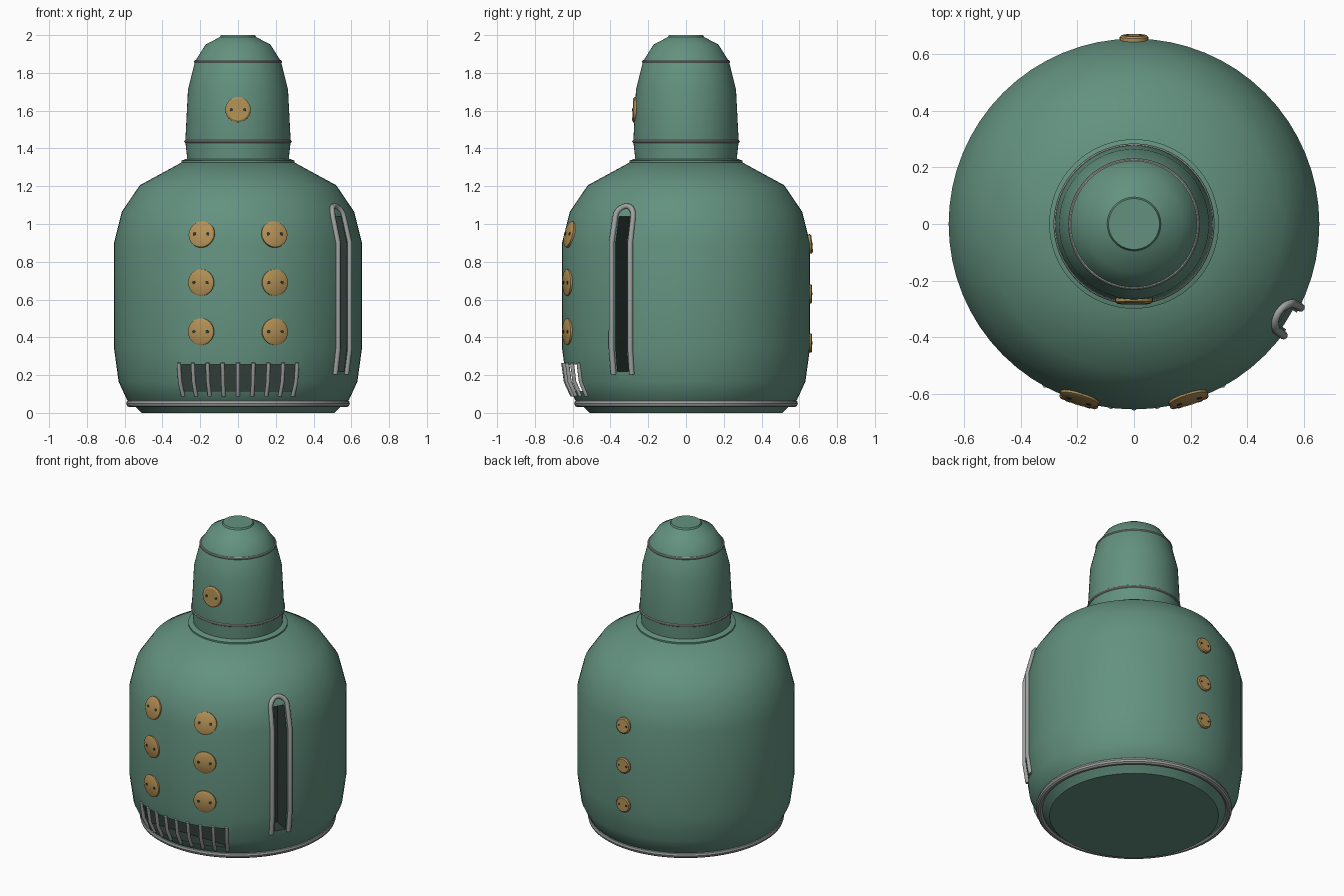
import bpy, bmesh, math
from mathutils import Vector, Matrix

if "Cube" in bpy.data.objects:
    bpy.data.objects.remove(bpy.data.objects["Cube"])


def material(name, rgb):
    m = bpy.data.materials.new(name)
    m.diffuse_color = (*rgb, 1)
    m.use_nodes = True
    m.node_tree.nodes["Principled BSDF"].inputs["Base Color"].default_value = m.diffuse_color
    return m


GREEN = material("body green", (0.125, 0.285, 0.215))
GREY = material("trim grey", (0.34, 0.36, 0.35))
BRASS = material("button brass", (0.45, 0.28, 0.09))
DARK = material("recess dark", (0.03, 0.045, 0.04))

# radius, height
BODY = [(0.51, 0), (0.54, 0.03), (0.588, 0.07), (0.632, 0.165), (0.656, 0.34),
        (0.656, 0.90), (0.615, 1.065), (0.52, 1.205), (0.30, 1.325)]
HEAD = [(0.27, 1.30), (0.27, 1.357), (0.279, 1.437), (0.265, 1.71),
        (0.228, 1.86), (0.172, 1.95), (0.095, 1.99), (0.09, 2.0)]


def radius(profile, z):
    for (r0, z0), (r1, z1) in zip(profile, profile[1:]):
        if z0 <= z <= z1:
            return r0 + (r1 - r0) * (z - z0) / (z1 - z0)


def on_surface(profile, ang, z, off=0.0):
    r = radius(profile, z) + off
    return Vector((r * math.cos(ang), r * math.sin(ang), z))


def finish(name, bm, mats, smooth=True):
    bmesh.ops.recalc_face_normals(bm, faces=bm.faces)
    me = bpy.data.meshes.new(name)
    bm.to_mesh(me)
    bm.free()
    ob = bpy.data.objects.new(name, me)
    bpy.context.collection.objects.link(ob)
    for m in mats:
        me.materials.append(m)
    if smooth:
        smooth_object(ob)
    return ob


def smooth_object(ob):
    bpy.ops.object.select_all(action='DESELECT')
    ob.select_set(True)
    bpy.context.view_layer.objects.active = ob
    bpy.ops.object.shade_smooth_by_angle(angle=math.radians(32))


def lathe(name, profile, mats, n=64, smooth=True):
    bm = bmesh.new()
    rings = [[bm.verts.new((r * math.cos(2 * math.pi * i / n),
                            r * math.sin(2 * math.pi * i / n), z)) for i in range(n)]
             for r, z in profile]
    for a, b in zip(rings, rings[1:]):
        for i in range(n):
            bm.faces.new((a[i], a[(i + 1) % n], b[(i + 1) % n], b[i]))
    bm.faces.new(rings[0])
    bm.faces.new(rings[-1])
    return finish(name, bm, mats, smooth)


def torus(name, major, minor, z):
    bpy.ops.mesh.primitive_torus_add(major_radius=major, minor_radius=minor, location=(0, 0, z),
                                     major_segments=64, minor_segments=10)
    ob = bpy.context.object
    ob.name = name
    ob.data.materials.append(GREY)
    smooth_object(ob)


def tube(name, pts, r):
    cu = bpy.data.curves.new(name, 'CURVE')
    cu.dimensions = '3D'
    cu.bevel_depth = r
    cu.bevel_resolution = 2
    cu.use_fill_caps = True
    sp = cu.splines.new('POLY')
    sp.points.add(len(pts) - 1)
    for p, q in zip(sp.points, pts):
        p.co = (*q, 1)
    cu.materials.append(GREY)
    ob = bpy.data.objects.new(name, cu)
    bpy.context.collection.objects.link(ob)


def cut(body, centre, size, rot):
    bm = bmesh.new()
    bmesh.ops.create_cube(bm, size=1, matrix=Matrix.Translation(centre)
                          @ Matrix.Rotation(rot, 4, 'Z') @ Matrix.Diagonal((*size, 1)))
    for f in bm.faces:
        f.material_index = 1
    c = finish("cutter", bm, [GREEN, DARK], False)
    c.hide_render = True
    mod = body.modifiers.new("recess", 'BOOLEAN')
    mod.operation = 'DIFFERENCE'
    mod.solver = 'EXACT'
    mod.object = c
    bpy.context.view_layer.objects.active = body
    bpy.ops.object.modifier_apply(modifier=mod.name)
    bpy.data.objects.remove(c)


def button(name, profile, ang, z, r):
    p = on_surface(profile, ang, z)
    slope = (radius(profile, z + 0.03) - radius(profile, z - 0.03)) / 0.06
    out = Vector((math.cos(ang), math.sin(ang), -slope)).normalized()
    side = Vector((-math.sin(ang), math.cos(ang), 0))
    frame = Matrix.Translation(p) @ Matrix((side, out.cross(side), out)).transposed().to_4x4()
    disc = lathe(name, [(r, -0.015), (r, 0.006), (r * 0.86, 0.012)], [BRASS], 24)
    disc.matrix_world = frame
    for s in (-1, 1):
        hole = lathe(name + "_hole", [(r * 0.13, 0.008), (r * 0.13, 0.0145)], [DARK], 8, False)
        hole.matrix_world = frame @ Matrix.Translation((s * r * 0.52, 0, 0))


# body with side slot and front vent recess
POCKET = -0.552
body = lathe("body", BODY, [GREEN, DARK])
d = Vector((math.cos(POCKET), math.sin(POCKET), 0))
cut(body, d * 0.62 + Vector((0, 0, 0.63)), (0.20, 0.07, 0.82), POCKET)
cut(body, Vector((0, -0.61, 0.185)), (0.60, 0.20, 0.14), 0)
smooth_object(body)

# collar and head
lathe("collar", [(0.30, 1.315), (0.30, 1.335), (0.275, 1.345)], [GREEN])
lathe("head", HEAD, [GREEN])

# grey rings
torus("base_ring", 0.571, 0.021, 0.05)
torus("neck_ring", 0.276, 0.009, 1.437)
torus("crown_ring", 0.225, 0.008, 1.86)

# hooped pipe around the side slot
legs = [0.205, 0.34, 0.90]
left = [on_surface(BODY, POCKET - 0.088, z, 0.004) for z in legs]
right = [on_surface(BODY, POCKET + 0.088, z, 0.004) for z in reversed(legs)]
arch = [on_surface(BODY, POCKET - 0.088 * math.cos(t), 1.04 + 0.055 * math.sin(t), 0.004)
        for t in [math.pi * i / 10 for i in range(11)]]
tube("side_pipe", left + arch + right, 0.015)

# vent bars
for i in range(-4, 5):
    a = -math.pi / 2 + i * 0.126
    tube("vent_bar", [on_surface(BODY, a, z, 0.004) for z in (0.09, 0.165, 0.265)], 0.011)

# buttons
for z in (0.43, 0.69, 0.945):
    for s in (-1, 1):
        button("front_button", BODY, -math.pi / 2 + s * 0.302, z, 0.071)
for z in (0.37, 0.63, 0.895):
    button("back_button", BODY, math.pi / 2, z, 0.051)
button("head_button", HEAD, -math.pi / 2, 1.605, 0.067)
